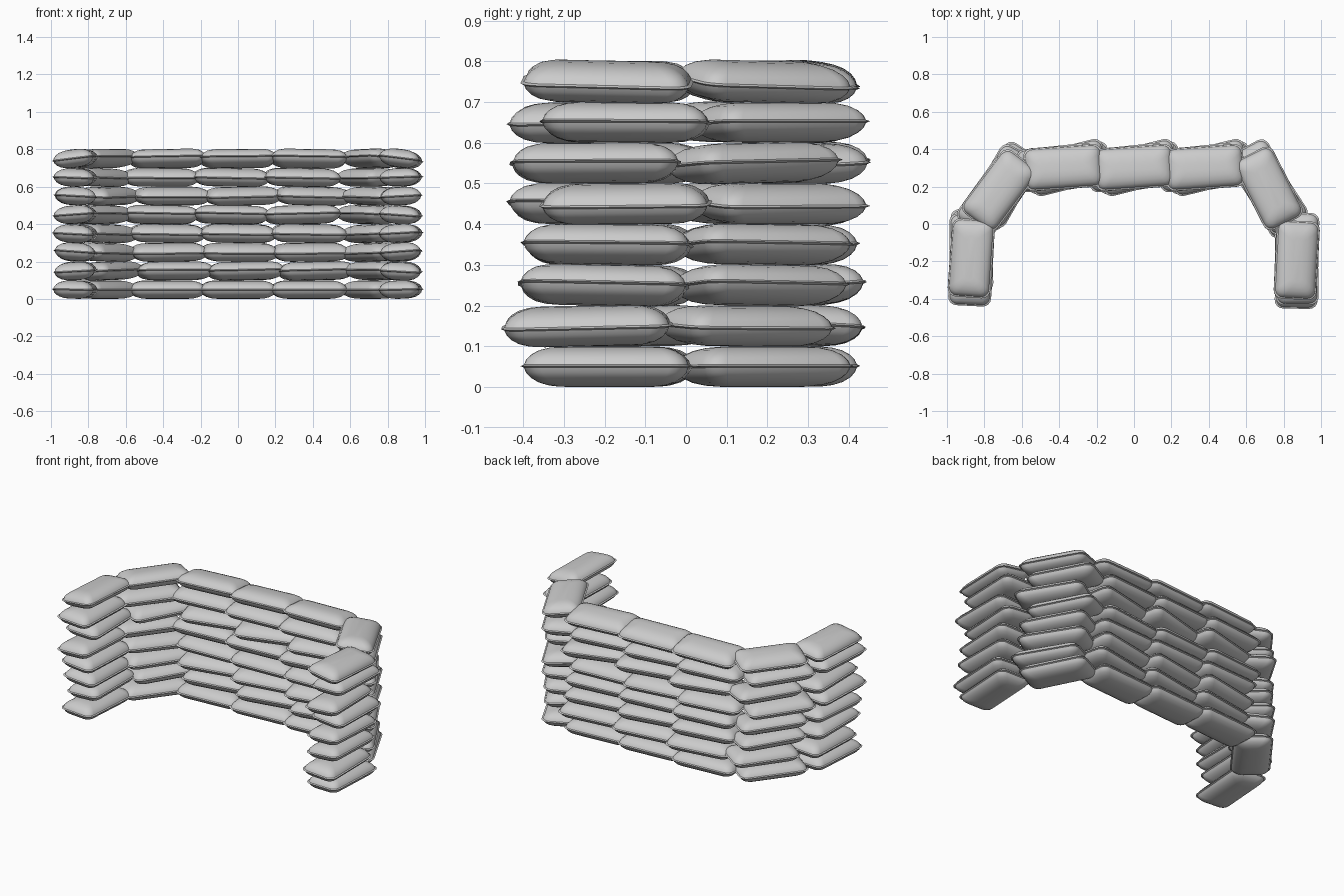
import bpy, bmesh, math, random
from mathutils import Matrix, Vector

if "Cube" in bpy.data.objects:
    bpy.data.objects.remove(bpy.data.objects["Cube"])

random.seed(4)
L, W = 0.21, 0.115          # half length and half width at the seam


def outline(a, b, r, n=4):
    """Rounded rectangle, counter-clockwise."""
    pts = []
    for i, (sx, sy) in enumerate([(1, 1), (-1, 1), (-1, -1), (1, -1)]):
        for k in range(n + 1):
            t = math.radians(90 * i + 90 * k / n)
            pts.append((sx * (a - r) + r * math.cos(t), sy * (b - r) + r * math.sin(t)))
    return pts


# Pillow profile: (inset from seam, height above seam)
PROFILE = [(0.008, 0.004), (0.013, 0.016), (0.024, 0.028), (0.042, 0.039),
           (0.066, 0.046), (0.092, 0.049)]


def bag_mesh():
    bm = bmesh.new()

    def ring(inset, z):
        r = max(0.045 - inset * 0.25, 0.02)
        a, b = L - inset, W - inset
        return [bm.verts.new((x, y, z)) for x, y in outline(a, b, min(r, b * 0.95))]

    seam = ring(0, 0)
    for side in (1, -1):
        prev = seam
        for inset, h in PROFILE:
            cur = ring(inset, side * h)
            for i in range(len(cur)):
                j = (i + 1) % len(cur)
                bm.faces.new((prev[i], prev[j], cur[j], cur[i]))
            prev = cur
        bm.faces.new(prev)
    bmesh.ops.recalc_face_normals(bm, faces=bm.faces)
    for f in bm.faces:
        f.smooth = True
    # sharp stitched seam around the middle
    for e in bm.edges:
        if all(abs(v.co.z) < 0.0045 for v in e.verts):
            e.smooth = False
    me = bpy.data.meshes.new("sandbag")
    bm.to_mesh(me)
    bm.free()
    return me


mesh = bag_mesh()

# One course of bags: x, y, yaw, travel direction, share of the course twist
COURSE = [(-0.87, -0.183, 86, 90, 0.5), (-0.72, 0.18, 53, 50, 0.7),
          (-0.378, 0.302, 4, 0, 1), (0, 0.302, 4, 0, 1), (0.378, 0.302, 4, 0, 1),
          (0.72, 0.19, -63, -60, 0.6), (0.87, -0.193, -93, -90, 0.4)]
# Per course from the ground up: slide along the wall, extra yaw, roll
LAYERS = [(0.0, 0, 1), (0.05, 5, -3), (0.01, 6, 4), (0.0, 0, 3),
          (-0.045, 2, -4), (0.03, 10, 3), (-0.045, 2, 2), (0.0, 0, -7)]

for n, (slide, twist, roll) in enumerate(LAYERS):
    for i, (x, y, yaw, direction, share) in enumerate(COURSE):
        bag = bpy.data.objects.new(f"sandbag_{n + 1}_{i + 1}", mesh)
        bpy.context.collection.objects.link(bag)
        d = math.radians(direction)
        amount = slide * (0.8 if 1 < i < 5 else 1)
        pos = Vector((x + amount * math.cos(d), y + amount * math.sin(d), 0.05 + 0.1 * n))
        tilt = 0 if n == 0 else random.uniform(-1.5, 1.5)
        bag.matrix_world = (Matrix.Translation(pos)
                            @ Matrix.Rotation(math.radians(yaw + twist * share), 4, 'Z')
                            @ Matrix.Rotation(math.radians(tilt), 4, 'Y')
                            @ Matrix.Rotation(math.radians(roll), 4, 'X'))
